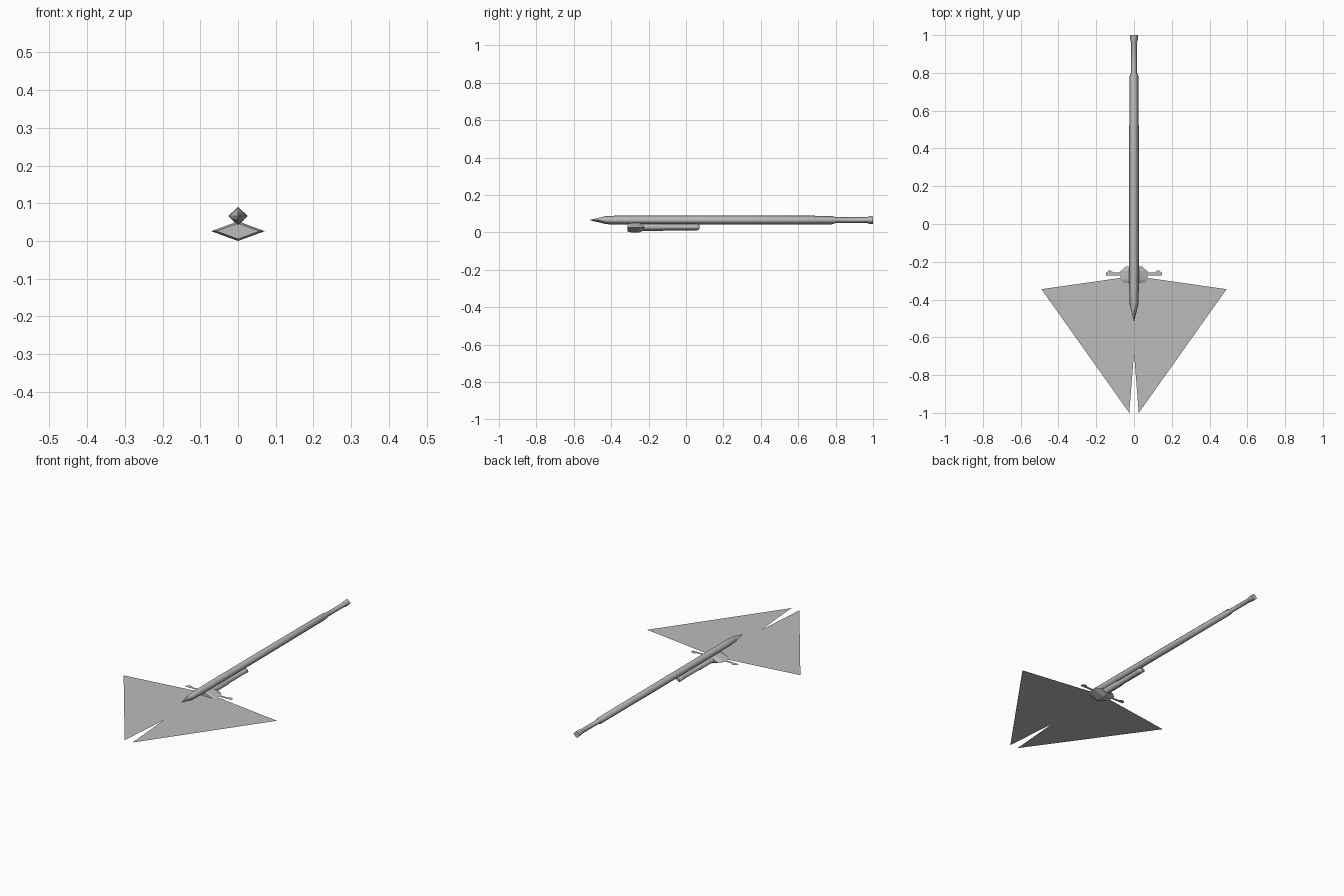
import bpy
import bmesh

cube = bpy.data.objects.get("Cube")
if cube:
    bpy.data.objects.remove(cube, do_unlink=True)

grey = bpy.data.materials.new("plain grey")
grey.use_nodes = True
GREY = (0.5, 0.5, 0.5, 1)
grey.diffuse_color = GREY
grey.node_tree.nodes["Principled BSDF"].inputs["Base Color"].default_value = GREY

PLATE_Z = 0.026


def add_object(name, bm):
    mesh = bpy.data.meshes.new(name)
    bm.to_mesh(mesh)
    bm.free()
    mesh.materials.append(grey)
    obj = bpy.data.objects.new(name, mesh)
    bpy.context.collection.objects.link(obj)
    return obj


def diamond_body(name, profile, z, wide, tall, smooth=True):
    """Four-sided body along y; the profile lists (y, size) pairs."""
    bm = bmesh.new()
    corners = [(1, 0), (0, 1), (-1, 0), (0, -1)]
    rings = [[bm.verts.new((cx * wide * s, y, z + cz * tall * s))
              for cx, cz in corners] for y, s in profile]
    for a, b in zip(rings, rings[1:]):
        for i in range(4):
            j = (i + 1) % 4
            face = bm.faces.new((a[i], a[j], b[j], b[i]))
            face.smooth = smooth
    bm.faces.new(rings[0])
    bm.faces.new(rings[-1])
    bmesh.ops.recalc_face_normals(bm, faces=bm.faces)
    # Keep the end caps crisp
    for ring in (rings[0], rings[-1]):
        for i in range(4):
            bm.edges.get((ring[i], ring[(i + 1) % 4])).smooth = False
    return add_object(name, bm)


def flat_plate(name, outline):
    """Thin sheet with a mirrored twin on the other side."""
    bm = bmesh.new()
    for side in (1, -1):
        face = bm.faces.new([bm.verts.new((side * x, y, PLATE_Z)) for x, y in outline])
        face.normal_update()
        if face.normal.z < 0:
            face.normal_flip()
    bmesh.ops.remove_doubles(bm, verts=bm.verts, dist=0.0001)
    return add_object(name, bm)


# Long tube: pointed nose, body, narrow tail and flared end
diamond_body("main_tube",
             [(-0.515, 0.03), (-0.425, 0.9), (-0.33, 1), (0.3, 1), (0.78, 0.93),
              (0.8, 0.66), (0.965, 0.64), (0.985, 0.86), (1.0, 0.8)],
             0.066, 0.026, 0.0245)

# Faceted block beneath the tube
diamond_body("front_block",
             [(-0.312, 0.8), (-0.295, 1), (-0.25, 1), (-0.225, 0.6)],
             PLATE_Z, 0.071, 0.026, smooth=False)

# Short lower tube behind the block
diamond_body("lower_tube",
             [(-0.24, 1), (-0.13, 1), (-0.11, 0.85), (0.05, 0.85), (0.06, 0.9), (0.073, 0.5)],
             0.029, 0.027, 0.021)

# Large notched sheet spreading forward
flat_plate("wing_sheet", [(0, -0.275), (0.49, -0.345), (0.025, -1.0), (0, -0.68)])

# Small side arms with widened ends
flat_plate("side_arms",
           [(0.05, -0.272), (0.12, -0.272), (0.147, -0.272), (0.147, -0.258),
            (0.135, -0.247), (0.122, -0.247), (0.11, -0.257), (0.07, -0.257), (0.05, -0.245)])
